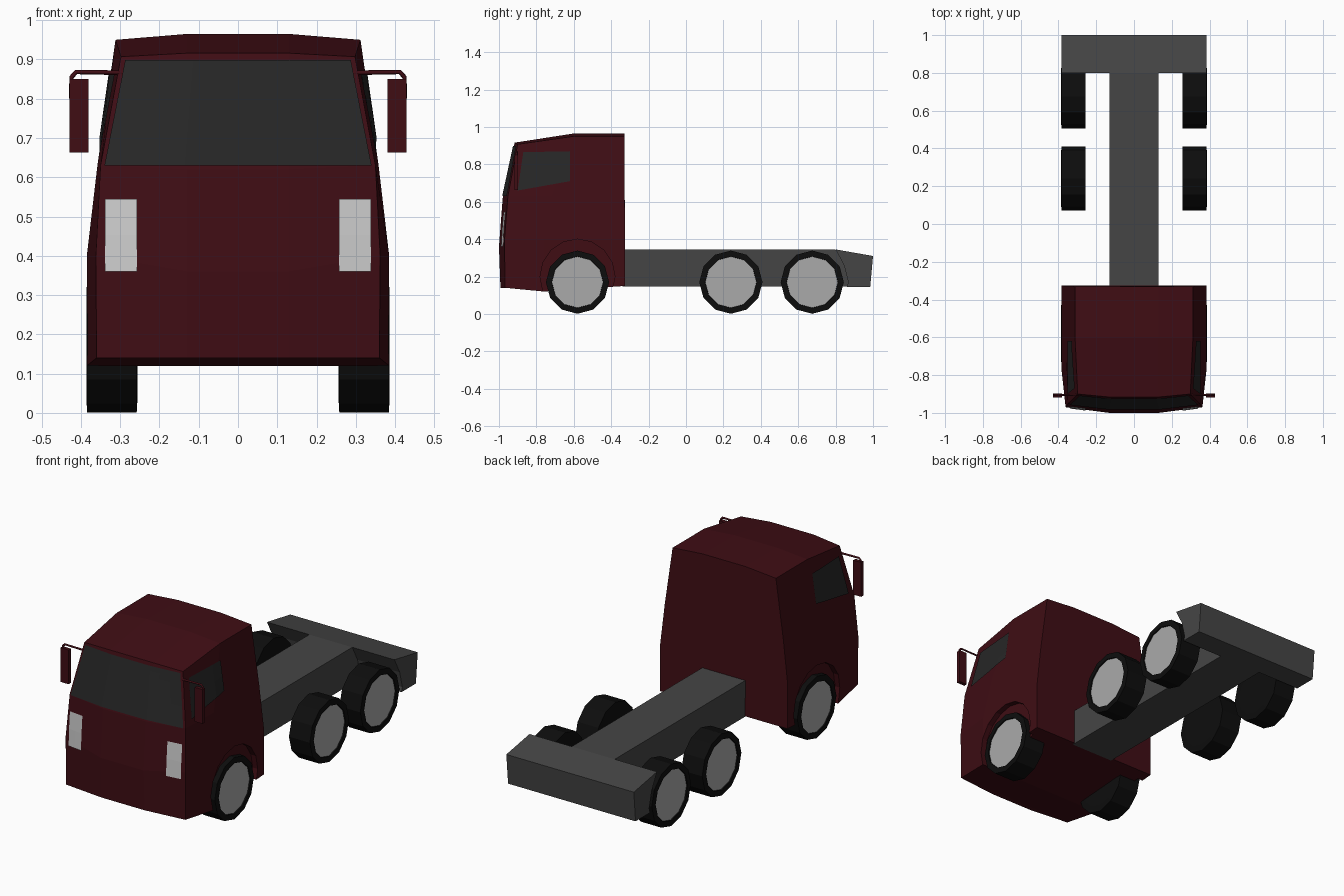
import bpy, bmesh, math
from mathutils import Vector, Matrix
from mathutils.bvhtree import BVHTree

if "Cube" in bpy.data.objects:
    bpy.data.objects.remove(bpy.data.objects["Cube"])


def material(name, color):
    m = bpy.data.materials.new(name)
    m.diffuse_color = (*color, 1)
    m.use_nodes = True
    m.node_tree.nodes["Principled BSDF"].inputs["Base Color"].default_value = m.diffuse_color
    return m


RED = material("dark_red", (0.05, 0.004, 0.007))
GLASS = material("dark_glass", (0.02, 0.02, 0.02))
RUBBER = material("rubber", (0.004, 0.004, 0.004))
FRAME = material("frame_grey", (0.06, 0.06, 0.06))
HUB = material("hub_grey", (0.4, 0.4, 0.4))
LAMP = material("lamp_grey", (0.6, 0.6, 0.6))


def finish(bm, name, mat):
    bmesh.ops.recalc_face_normals(bm, faces=bm.faces)
    me = bpy.data.meshes.new(name)
    bm.to_mesh(me)
    ob = bpy.data.objects.new(name, me)
    bpy.context.collection.objects.link(ob)
    if mat:
        me.materials.append(mat)
    return ob


def extrude_profile(name, yz, half_width, mat):
    """Side profile extruded symmetrically across x."""
    bm = bmesh.new()
    f = bm.faces.new([bm.verts.new((-half_width, y, z)) for y, z in yz])
    ext = bmesh.ops.extrude_face_region(bm, geom=[f])["geom"]
    bmesh.ops.translate(bm, vec=(2 * half_width, 0, 0),
                        verts=[v for v in ext if isinstance(v, bmesh.types.BMVert)])
    return finish(bm, name, mat)


def box(name, lo, hi, mat):
    y0, y1, z0, z1 = lo[1], hi[1], lo[2], hi[2]
    ob = extrude_profile(name, [(y0, z0), (y1, z0), (y1, z1), (y0, z1)], (hi[0] - lo[0]) / 2, mat)
    ob.location.x = (hi[0] + lo[0]) / 2
    return ob


def lathe_x(name, rings, y, z, side, mat, n=12):
    """Rings of (radius, x) about an x-parallel axis, capped at both ends."""
    bm = bmesh.new()
    loops = [[bm.verts.new((side * x, y + r * math.cos(2 * math.pi * i / n),
                            z + r * math.sin(2 * math.pi * i / n))) for i in range(n)]
             for r, x in rings]
    for a, b in zip(loops, loops[1:]):
        for i in range(n):
            j = (i + 1) % n
            bm.faces.new((a[i], a[j], b[j], b[i]))
    bm.faces.new(loops[0])
    bm.faces.new(loops[-1])
    return finish(bm, name, mat)


# Cab: half rings running back, side, front corner, front centre
levels = [
    [(.385, -.325, .15), (.385, -.76, .12), (.36, -.968, .14), (.13, -.992, .14)],
    [(.385, -.326, .40), (.385, -.76, .40), (.362, -.97, .40), (.13, -1.0, .36)],
    [(.358, -.328, .63), (.358, -.72, .63), (.35, -.952, .63), (.13, -.98, .62)],
    [(.312, -.33, .95), (.312, -.60, .95), (.298, -.90, .907), (.13, -.916, .916)],
]
bm = bmesh.new()
rings = []
for half in levels:
    full = half + [(-x, y, z) for x, y, z in reversed(half)]
    rings.append([bm.verts.new(p) for p in full])
for a, b in zip(rings, rings[1:]):
    for i in range(7):
        bm.faces.new((a[i], a[i + 1], b[i + 1], b[i]))
# Crowned roof, rear wall and floor
t = rings[-1]
mr, ml, br, bl = [bm.verts.new(p) for p in
                  ((.13, -.6, .965), (-.13, -.6, .965), (.13, -.33, .965), (-.13, -.33, .965))]
for f in ((t[1], t[2], t[3], mr), (t[3], t[4], ml, mr), (t[4], t[5], t[6], ml),
          (t[0], t[1], mr, br), (br, mr, ml, bl), (bl, ml, t[6], t[7])):
    bm.faces.new(f)
bm.faces.new([r[0] for r in rings] + [br, bl] + [r[7] for r in reversed(rings)])
b = rings[0]
bm.faces.new((b[0], b[1], b[6], b[7]))
bm.faces.new((b[1], b[2], b[5], b[6]))
bm.faces.new((b[2], b[3], b[4], b[5]))
surface = BVHTree.FromBMesh(bm)
cab = finish(bm, "cab", RED)


def panel(name, corners, direction, mat, n=6, lift=.005):
    """Grid between four corners, projected onto the cab surface."""
    d = Vector(direction)
    c = [Vector(p) for p in corners]
    bm = bmesh.new()
    grid = []
    for i in range(n + 1):
        row = []
        for j in range(n + 1):
            p = c[0].lerp(c[1], i / n).lerp(c[3].lerp(c[2], i / n), j / n)
            hit = surface.ray_cast(p - 2 * d, d)[0]
            row.append(bm.verts.new((hit if hit else p) - d * lift))
        grid.append(row)
    for i in range(n):
        for j in range(n):
            bm.faces.new((grid[i][j], grid[i + 1][j], grid[i + 1][j + 1], grid[i][j + 1]))
    return finish(bm, name, mat)


# Windscreen
panel("windscreen", [(-.34, 0, .63), (.34, 0, .63), (.287, 0, .899), (-.287, 0, .899)],
      (0, 1, 0), GLASS, n=10)

for s, label in ((1, "right"), (-1, "left")):
    # Side window and headlight
    panel(f"side_window_{label}", [(0, -.90, .66), (0, -.62, .71), (0, -.62, .87), (0, -.87, .865)],
          (-s, 0, 0), GLASS, n=4)
    panel(f"headlight_{label}", [(s * .257, 0, .36), (s * .339, 0, .36),
                                 (s * .339, 0, .545), (s * .257, 0, .545)],
          (0, 1, 0), LAMP, n=2)

    # Mirror and its bent arm
    xs = sorted((s * .381, s * .429))
    box(f"mirror_{label}", (xs[0], -.918, .663), (xs[1], -.898, .85), RED)
    cu = bpy.data.curves.new(f"mirror_arm_{label}", 'CURVE')
    cu.dimensions = '3D'
    cu.bevel_depth = .006
    cu.bevel_resolution = 0
    cu.use_fill_caps = True
    path = [(.29, .866), (.412, .868), (.424, .855), (.424, .80)]
    sp = cu.splines.new('POLY')
    sp.points.add(len(path) - 1)
    for pt, (x, z) in zip(sp.points, path):
        pt.co = (s * x, -.905, z, 1)
    cu.materials.append(RED)
    bpy.context.collection.objects.link(bpy.data.objects.new(f"mirror_arm_{label}", cu))

    # Shallow wheel arch recess
    cutter = lathe_x(f"arch_cutter_{label}", [(.2, .355), (.2, .45)], -.58, .2, s, None, 16)
    cutter.hide_render = True
    cutter.hide_viewport = True
    mod = cab.modifiers.new(f"arch_{label}", 'BOOLEAN')
    mod.operation = 'DIFFERENCE'
    mod.object = cutter

    # Wheels
    for y, place in ((-.58, "front"), (.24, "middle"), (.675, "rear")):
        lathe_x(f"tyre_{place}_{label}", [(.135, .372), (.138, .386), (.169, .384),
                                          (.169, .258), (.135, .256)], y, .17, s, RUBBER)
        lathe_x(f"hub_{place}_{label}", [(.137, .37), (.137, .38)], y, .17, s, HUB)

# Chassis spine and rear crossbar with angled front
box("chassis_rail", (-.13, -.34, .148), (.13, .88, .345), FRAME).data
bpy.data.objects["chassis_rail"].data.transform(Matrix())
for v in bpy.data.objects["chassis_rail"].data.vertices:
    if v.co.y > 0:
        v.co.y = .83 if v.co.z < .2 else .80
extrude_profile("rear_crossbar", [(.80, .345), (1.0, .31), (.985, .145), (.86, .145), (.868, .17),
                                  (.845, .26)], .385, FRAME)
# Infill joining the rail to the crossbar
extrude_profile("rail_end", [(.79, .343), (.81, .342), (.9, .3), (.9, .148), (.79, .148)], .13, FRAME)
